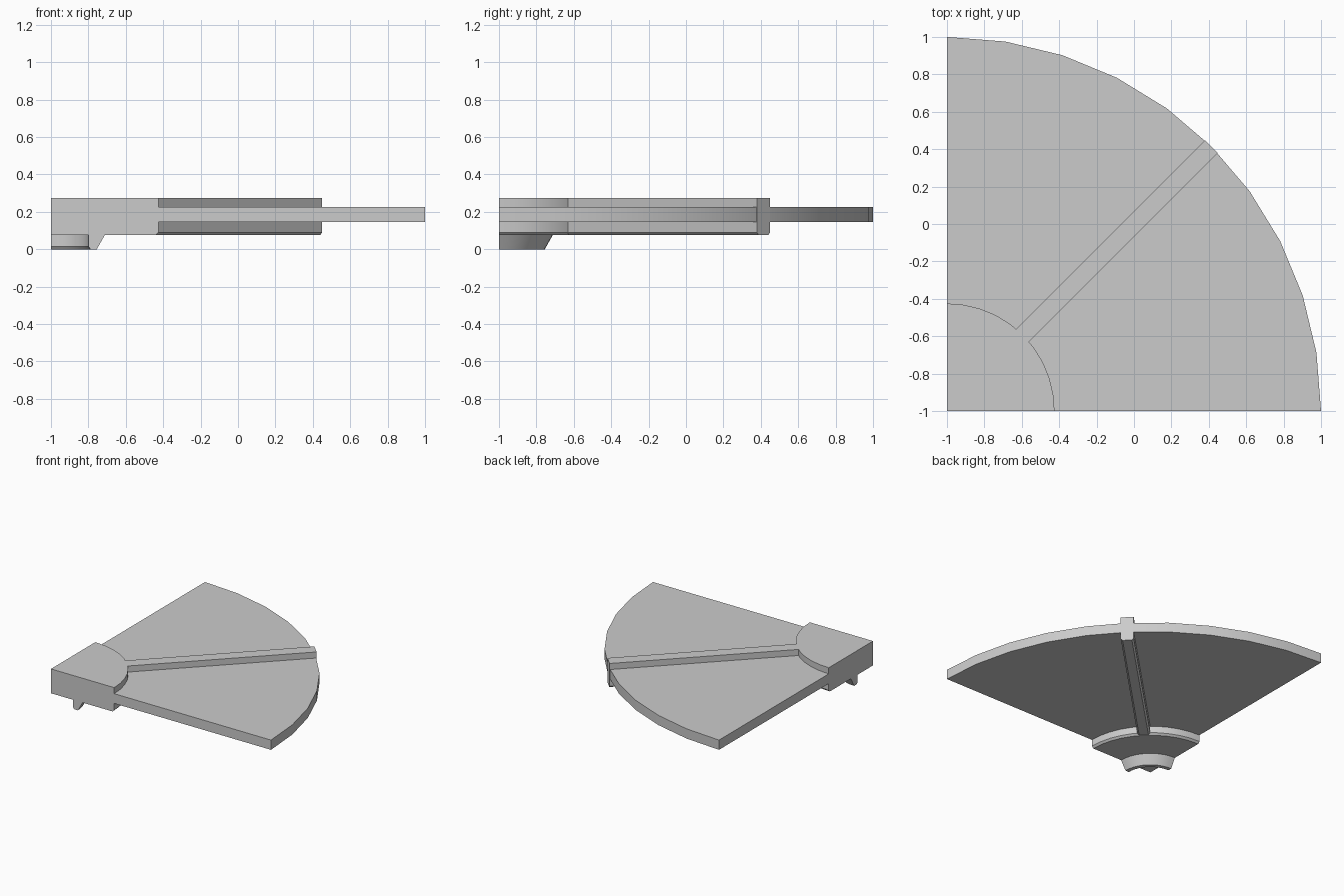
import bpy, bmesh, math
from mathutils import Matrix, Vector

cube = bpy.data.objects.get("Cube")
if cube:
    bpy.data.objects.remove(cube)

CENTRE = Vector((-1, -1, 0))  # pivot corner of the quarter disc

grey = bpy.data.materials.new("light grey")
grey.use_nodes = True
grey.diffuse_color = (0.6, 0.6, 0.6, 1)
grey.node_tree.nodes["Principled BSDF"].inputs["Base Color"].default_value = (0.6, 0.6, 0.6, 1)


def finish(bm, name):
    bmesh.ops.remove_doubles(bm, verts=bm.verts, dist=1e-5)
    bmesh.ops.recalc_face_normals(bm, faces=bm.faces)
    mesh = bpy.data.meshes.new(name)
    bm.to_mesh(mesh)
    bm.free()
    mesh.materials.append(grey)
    obj = bpy.data.objects.new(name, mesh)
    bpy.context.collection.objects.link(obj)
    bpy.ops.object.select_all(action='DESELECT')
    obj.select_set(True)
    bpy.context.view_layer.objects.active = obj
    bpy.ops.object.shade_smooth_by_angle(angle=math.radians(25))
    return obj


def sector(name, profile, steps):
    """Sweep a closed (radius, height) profile through a quarter turn."""
    bm = bmesh.new()
    verts = [bm.verts.new((r, 0, z)) for r, z in profile]
    face = bm.faces.new(verts)
    bmesh.ops.spin(bm, geom=[face] + face.edges[:] + verts, cent=(0, 0, 0),
                   axis=(0, 0, 1), angle=math.pi / 2, steps=steps)
    bmesh.ops.translate(bm, verts=bm.verts, vec=CENTRE)
    return finish(bm, name)


# Thin outer plate
sector("quarter_plate", [(0.57, 0.145), (2.0, 0.145), (2.0, 0.225), (0.57, 0.225)], 10)

# Thick hub with a chamfered lower rim
sector("hub", [(0, 0.075), (0.56, 0.075), (0.575, 0.09), (0.575, 0.275), (0, 0.275)], 10)

# Tapered collar under the hub, with a chamfered bore
sector("lower_collar", [(0.2, 0.076), (0.2, 0.015), (0.212, 0), (0.245, 0), (0.288, 0.076)], 10)

# Diagonal rib through the plate, chamfered along its lower edges
W, C = 0.049, 0.014
section = [(-W, 0.275), (-W, 0.075 + C), (-W + C, 0.075),
           (W - C, 0.075), (W, 0.075 + C), (W, 0.275)]
bm = bmesh.new()
face = bm.faces.new([bm.verts.new((0.565, y, z)) for y, z in section])
out = bmesh.ops.extrude_face_region(bm, geom=[face], use_keep_orig=True)
bmesh.ops.translate(bm, verts=[v for v in out["geom"] if isinstance(v, bmesh.types.BMVert)],
                    vec=(2.0 - 0.565, 0, 0))
bmesh.ops.transform(bm, matrix=Matrix.Translation(CENTRE) @ Matrix.Rotation(math.pi / 4, 4, 'Z'),
                    verts=bm.verts)
finish(bm, "diagonal_rib")
